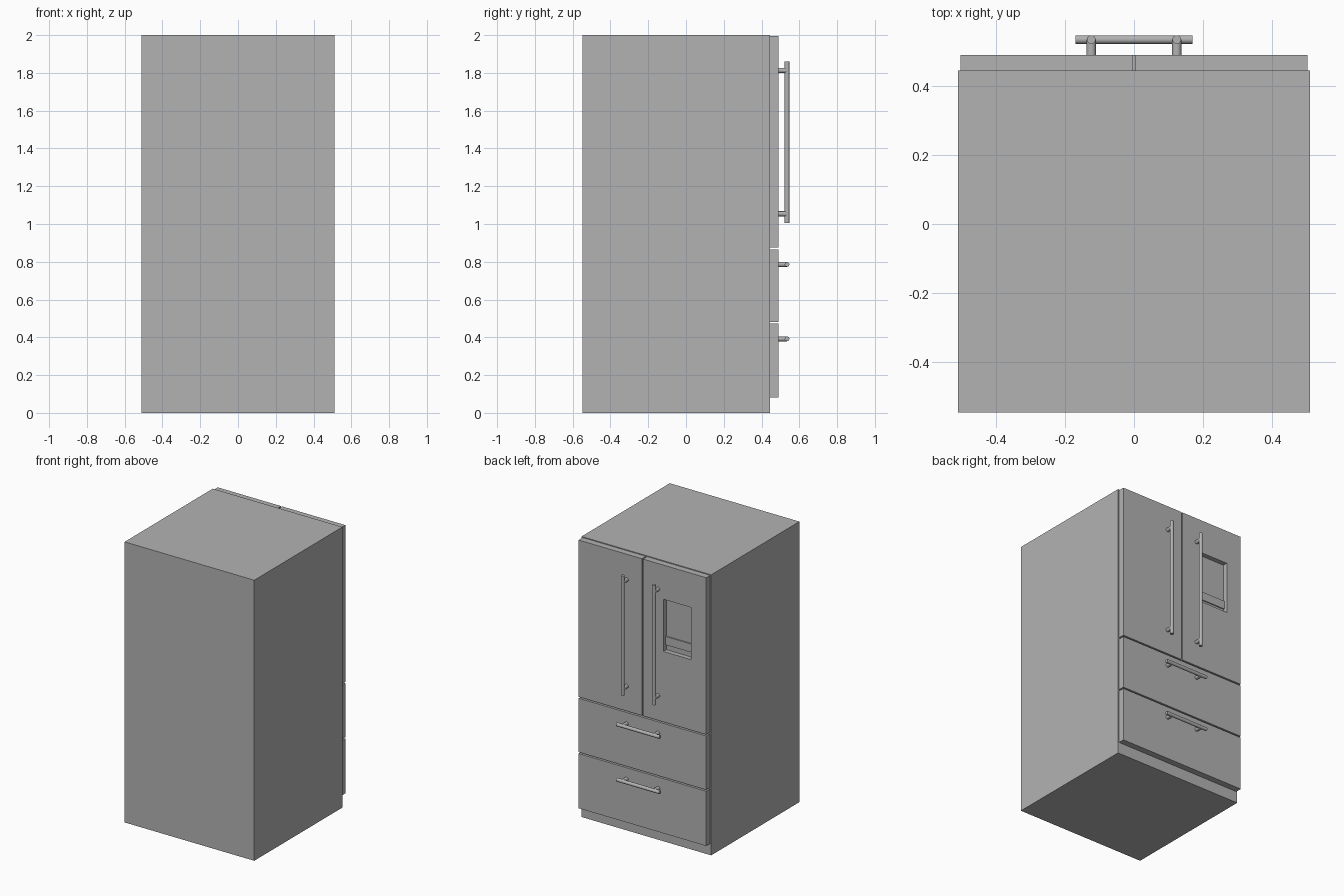
import bpy
import math

if "Cube" in bpy.data.objects:
    bpy.data.objects.remove(bpy.data.objects["Cube"])

steel = bpy.data.materials.new("grey_steel")
steel.diffuse_color = (0.45, 0.45, 0.45, 1)
steel.use_nodes = True
steel.node_tree.nodes["Principled BSDF"].inputs["Base Color"].default_value = steel.diffuse_color


def box(name, x, y, z):
    """Box spanning the given (min, max) ranges."""
    bpy.ops.mesh.primitive_cube_add(size=1, location=[sum(r) / 2 for r in (x, y, z)])
    ob = bpy.context.object
    ob.name = name
    ob.scale = [r[1] - r[0] for r in (x, y, z)]
    bpy.ops.object.transform_apply(location=False, rotation=False, scale=True)
    ob.data.materials.append(steel)
    return ob


def rod(name, centre, length, radius, axis):
    """Smooth cylinder along x, y or z."""
    turn = {"x": (0, math.pi / 2, 0), "y": (math.pi / 2, 0, 0), "z": (0, 0, 0)}[axis]
    bpy.ops.mesh.primitive_cylinder_add(vertices=24, radius=radius, depth=length,
                                        location=centre, rotation=turn)
    ob = bpy.context.object
    ob.name = name
    ob.data.materials.append(steel)
    bpy.ops.object.shade_smooth_by_angle()
    return ob


BACK, FACE = 0.446, 0.491      # door thickness range
BAR_Y, BAR_R = 0.535, 0.0125   # handle bars
POST_R = 0.0135
W = 0.503                      # half width of the doors

# Cabinet
box("cabinet", (-0.511, 0.511), (-0.547, BACK), (0, 2))

# Upper doors
doors = {}
for side, x in (("left", (-W, -0.004)), ("right", (0.004, W))):
    doors[side] = box(side + "_door", x, (BACK, FACE), (0.876, 1.994))

# Dispenser recess cut into one door
cutter = box("dispenser_cutter", (-0.384, -0.165), (FACE - 0.034, FACE + 0.05), (1.378, 1.75))
cut = doors["left"].modifiers.new("recess", "BOOLEAN")
cut.object = cutter
cut.operation = "DIFFERENCE"
cut.solver = "EXACT"
bpy.context.view_layer.objects.active = doors["left"]
bpy.ops.object.modifier_apply(modifier=cut.name)
bpy.data.objects.remove(cutter)

# Raised panel low in the recess
box("dispenser_panel", (-0.384, -0.165), (FACE - 0.035, FACE - 0.026), (1.415, 1.475))

# Drawers with their bar handles
for name, z, bar_z in (("upper_drawer", (0.482, 0.866), 0.786),
                       ("lower_drawer", (0.082, 0.472), 0.392)):
    box(name, (-W, W), (BACK, FACE), z)
    rod(name + "_handle", (0, BAR_Y, bar_z), 0.34, BAR_R, "x")
    for x in (-0.124, 0.124):
        rod(name + "_handle_post", (x, (FACE + BAR_Y) / 2, bar_z), BAR_Y - FACE, POST_R, "y")

# Upright door handles
for side, x in (("left", -0.124), ("right", 0.124)):
    rod(side + "_door_handle", (x, BAR_Y, 1.433), 0.854, BAR_R, "z")
    for z in (1.054, 1.813):
        rod(side + "_door_handle_post", (x, (FACE + BAR_Y) / 2, z), BAR_Y - FACE, POST_R, "y")
